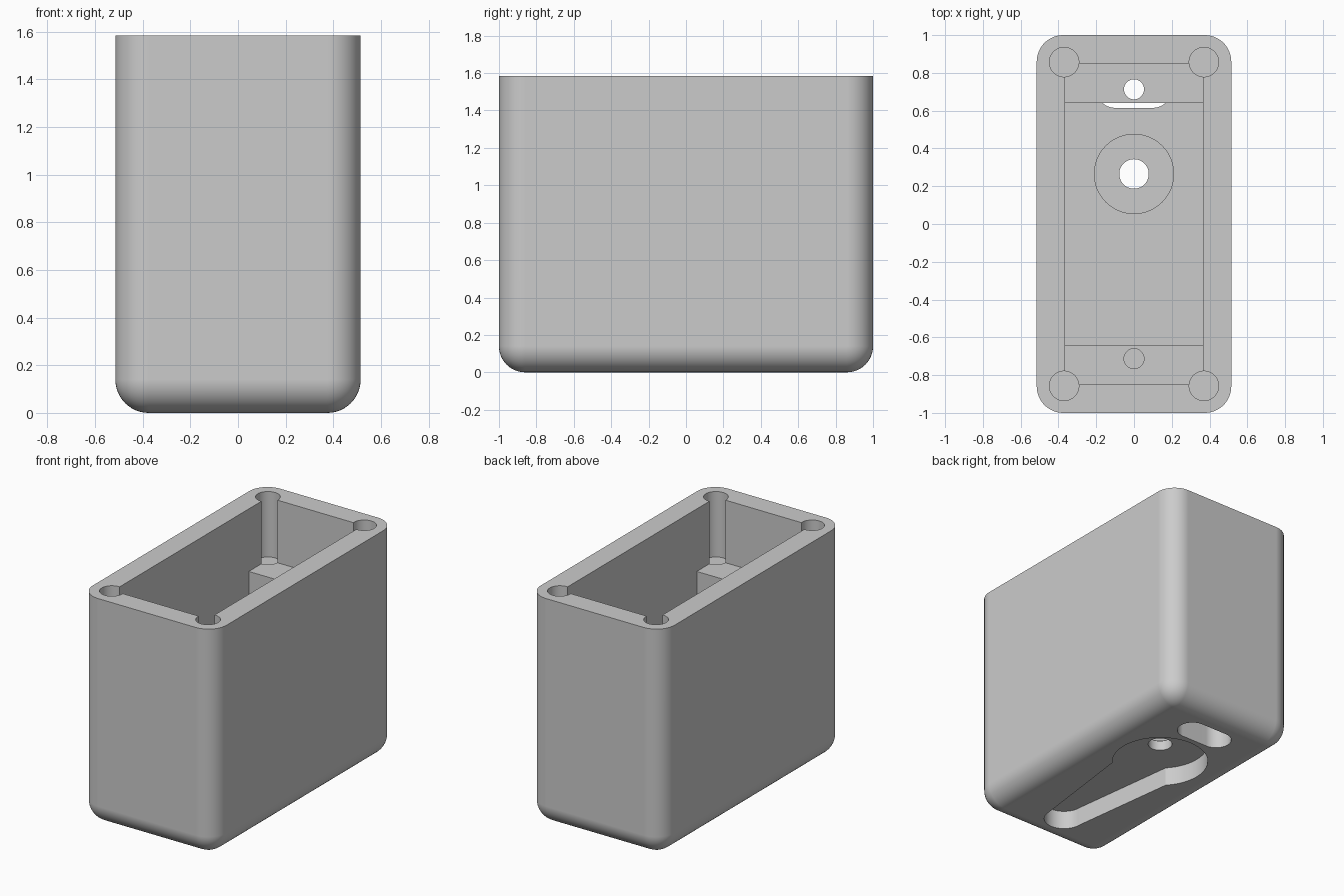
import bpy, bmesh, math

default = bpy.data.objects.get("Cube")
if default:
    bpy.data.objects.remove(default, do_unlink=True)

HX, HY, H = 0.515, 1.0, 1.585      # outer half width, half depth, height
FLOOR = 0.28                       # top of the floor
SHELF_TOP = 1.15

grey = bpy.data.materials.new("light_grey")
grey.use_nodes = True
grey.diffuse_color = (0.6, 0.6, 0.6, 1)
grey.node_tree.nodes["Principled BSDF"].inputs["Base Color"].default_value = (0.6, 0.6, 0.6, 1)


def add_object(name, bm):
    bmesh.ops.recalc_face_normals(bm, faces=bm.faces)
    mesh = bpy.data.meshes.new(name)
    bm.to_mesh(mesh)
    bm.free()
    mesh.materials.append(grey)
    obj = bpy.data.objects.new(name, mesh)
    bpy.context.collection.objects.link(obj)
    return obj


def box(name, x, y, z, radius=0, round_bottom=False):
    """Box from (min, max) ranges, with optional rounded upright and bottom edges."""
    bm = bmesh.new()
    bmesh.ops.create_cube(bm, size=1)
    for v in bm.verts:
        for i, (lo, hi) in enumerate((x, y, z)):
            v.co[i] = hi if v.co[i] > 0 else lo
    if radius:
        def wanted(e):
            a, b = (v.co.z for v in e.verts)
            return a != b or (round_bottom and a == z[0])
        bmesh.ops.bevel(bm, geom=[e for e in bm.edges if wanted(e)], offset=radius,
                        segments=12, profile=0.5, affect='EDGES')
    return add_object(name, bm)


def prism(name, outline, z0, z1):
    """Upright extrusion of a closed outline."""
    bm = bmesh.new()
    face = bm.faces.new([bm.verts.new((px, py, z0)) for px, py in outline])
    top = bmesh.ops.extrude_face_region(bm, geom=[face])
    for v in top["geom"]:
        if isinstance(v, bmesh.types.BMVert):
            v.co.z = z1
    return add_object(name, bm)


def arc(cx, cy, r, start, end, n=32):
    return [(cx + r * math.cos(start + (end - start) * i / n),
             cy + r * math.sin(start + (end - start) * i / n)) for i in range(n + 1)]


def cylinder(name, cx, cy, r, z0, z1):
    return prism(name, arc(cx, cy, r, 0, math.tau, 48)[:-1], z0, z1)


def combine(target, tool, operation='DIFFERENCE'):
    mod = target.modifiers.new(tool.name, 'BOOLEAN')
    mod.operation, mod.solver, mod.object = operation, 'EXACT', tool
    bpy.context.view_layer.objects.active = target
    bpy.ops.object.modifier_apply(modifier=mod.name)
    bpy.data.objects.remove(tool, do_unlink=True)


# Rounded outer shell and inner cavity
case = box("enclosure", (-HX, HX), (-HY, HY), (0, H), 0.14, True)
combine(case, box("cavity", (-0.365, 0.365), (-0.85, 0.85), (FLOOR, H + 0.2), 0.07))

# Mounting shelves at both ends, each with a screw hole
for side in (-1, 1):
    ends = sorted((side * 0.64, side * 0.92))
    combine(case, box("shelf", (-0.43, 0.43), ends, (0.75, SHELF_TOP)), 'UNION')
    combine(case, cylinder("shelf_hole", 0, side * 0.713, 0.053, 0.6, SHELF_TOP + 0.1))

# Lid screw holes in the rim corners
for sx in (-1, 1):
    for sy in (-1, 1):
        combine(case, cylinder("lid_hole", sx * 0.37, sy * 0.857, 0.078, SHELF_TOP - 0.02, H + 0.1))

# Floor: bolt hole with counterbore
combine(case, cylinder("counterbore", 0, 0.265, 0.21, 0.2, FLOOR + 0.1))
combine(case, cylinder("bolt_hole", 0, 0.265, 0.078, 0.05, FLOOR + 0.05))

# Underside: tapered keyhole pocket and cable slot
neck = math.atan2(-0.213, 0.227)
keyhole = arc(0, 0.265, 0.312, neck, math.pi - neck, 64) + arc(0, -0.712, 0.13, math.pi, math.tau)
combine(case, prism("keyhole_pocket", keyhole, -0.1, 0.13))
slot = arc(0.1, 0.715, 0.1, -math.pi / 2, math.pi / 2) + arc(-0.1, 0.715, 0.1, math.pi / 2, 1.5 * math.pi)
combine(case, prism("cable_slot", slot, -0.1, FLOOR + 0.1))

# Smooth fillets, crisp edges
bpy.ops.object.select_all(action='DESELECT')
case.select_set(True)
bpy.context.view_layer.objects.active = case
bpy.ops.object.shade_smooth_by_angle(angle=math.radians(30))
normals = case.modifiers.new("even_normals", 'WEIGHTED_NORMAL')
normals.keep_sharp = True
